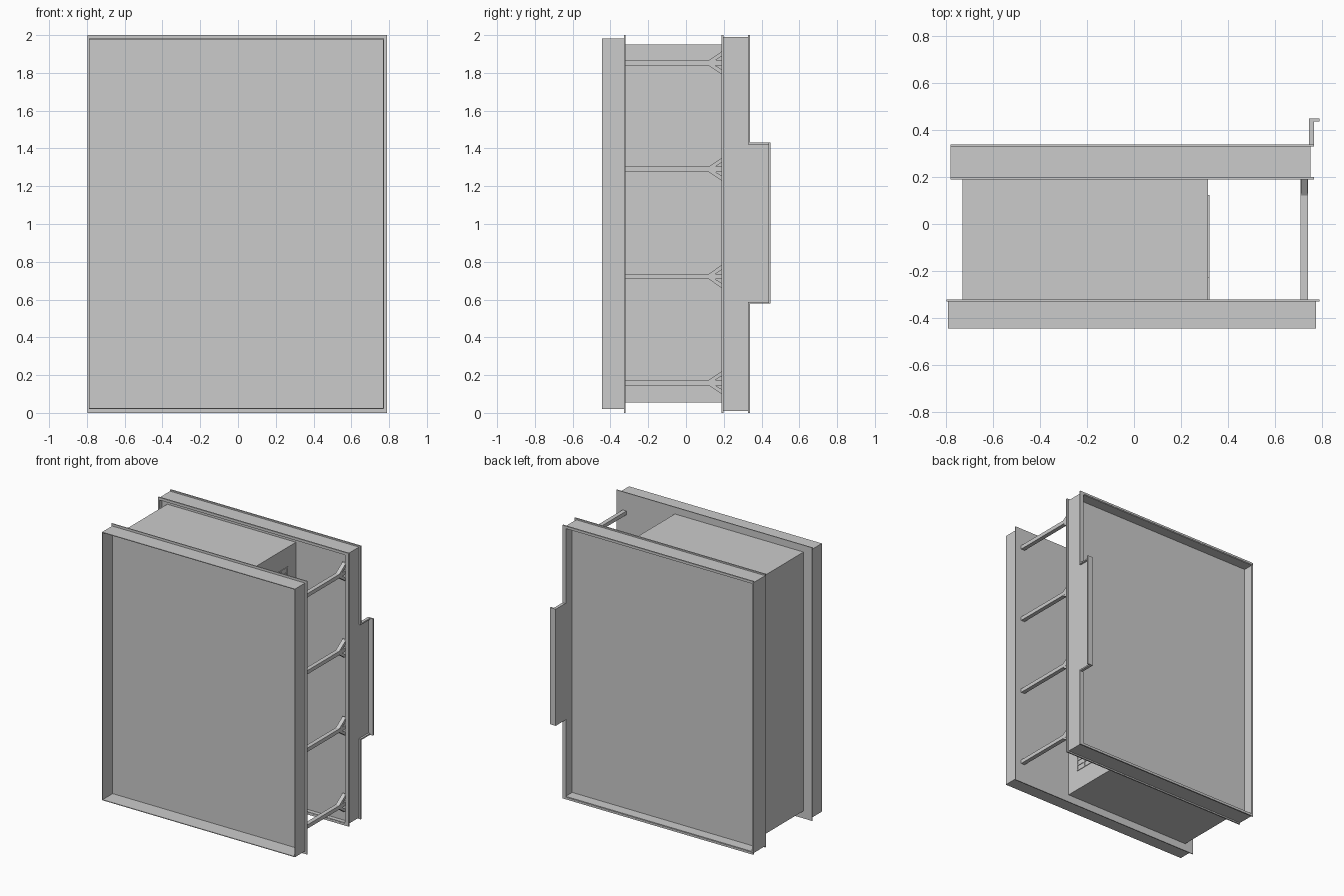
import bpy, bmesh
from mathutils import Vector

if "Cube" in bpy.data.objects:
    bpy.data.objects.remove(bpy.data.objects["Cube"])


def mesh_object(name, bm):
    bmesh.ops.recalc_face_normals(bm, faces=bm.faces)
    me = bpy.data.meshes.new(name)
    bm.to_mesh(me)
    bm.free()
    ob = bpy.data.objects.new(name, me)
    bpy.context.collection.objects.link(ob)
    return ob


def boxes(name, items):
    """One object from several boxes given as (x0, x1, y0, y1, z0, z1)."""
    bm = bmesh.new()
    for x0, x1, y0, y1, z0, z1 in items:
        vs = bmesh.ops.create_cube(bm, size=1)['verts']
        for v in vs:
            v.co = Vector((x1 if v.co.x > 0 else x0,
                           y1 if v.co.y > 0 else y0,
                           z1 if v.co.z > 0 else z0))
    return mesh_object(name, bm)


def prism(bm, pts, x0, x1):
    """Extrude a (y, z) outline along x."""
    f = bm.faces.new([bm.verts.new((x0, y, z)) for y, z in pts])
    r = bmesh.ops.extrude_face_region(bm, geom=[f])
    for v in r['geom']:
        if isinstance(v, bmesh.types.BMVert):
            v.co.x = x1


def ring(x0, x1, y0, y1, z0, z1, t):
    """Four walls around an x/z rectangle."""
    return [(x0, x0 + t, y0, y1, z0, z1), (x1 - t, x1, y0, y1, z0, z1),
            (x0 + t, x1 - t, y0, y1, z0, z0 + t),
            (x0 + t, x1 - t, y0, y1, z1 - t, z1)]


# The building lies on its side: its own "up" is +y and its front is +x.
# Hollow foundation and porch floor
boxes("foundation_walls", ring(-.79, .772, -.444, -.328, .02, 1.983, .005))
boxes("floor_plate", [(-.796, .788, -.328, -.321, 0, 2)])

# House body
boxes("house_body", [(-.727, .315, -.321, .225, .055, 1.95)])
boxes("door", [(.31, .32, -.321, .08, .895, 1.11)])

# Six windows with glazing bars
ys = (-.224, -.151, -.048, .053, .12)
for i, z0 in enumerate((.2, .45, .695, 1.19, 1.435, 1.685)):
    b, h = .004, .124
    bars = [(.312, .32, y - b, y + b, z0, z0 + h) for y in ys]
    bars += [(.312, .3195, ys[0], ys[-1], z - b, z + b)
             for z in (z0 + b + k * (h - 2 * b) / 3 for k in range(4))]
    boxes(f"window_{i + 1}", bars)

# Porch posts with paired diagonal brackets
for i, zc in enumerate((.16, .722, 1.29, 1.853)):
    bm = bmesh.new()
    w = .014
    prism(bm, [(-.321, zc - w), (.2, zc - w), (.2, zc + w), (-.321, zc + w)],
          .707, .738)
    for s in (-1, 1):
        prism(bm, [(.12, zc + s * w), (.155, zc + s * w),
                   (.2, zc + s * .042), (.2, zc + s * .068)], .708, .737)
    mesh_object(f"porch_post_{i + 1}", bm)

# Roof deck and parapet
boxes("roof_deck", [(-.775, .745, .22, .26, .015, 1.985)])
boxes("parapet_walls", ring(-.78, .75, .19, .335, .01, 1.99, .01))


def trim(y0, y1, gap=None):
    """Projecting strips on the front and both sides of the parapet."""
    spans = [(0, 2)] if gap is None else [(0, gap[0]), (gap[1], 2)]
    return ([(.735, .764, y0, y1, a, b) for a, b in spans] +
            [(-.78, .75, y0, y1, 0, .015), (-.78, .75, y0, y1, 1.985, 2)])


Z0, Z1 = .578, 1.432
boxes("lower_cornice", trim(.189, .199))
boxes("upper_cornice", trim(.328, .338, (Z0, Z1)))

# Raised false front with its edge trim
boxes("false_front", [(.742, .75, .32, .44, Z0, Z1)])
boxes("false_front_trim", [
    (.742, .787, .436, .447, Z0, Z1),
    (.742, .764, .328, .44, Z0, Z0 + .01),
    (.742, .764, .328, .44, Z1 - .01, Z1)])
